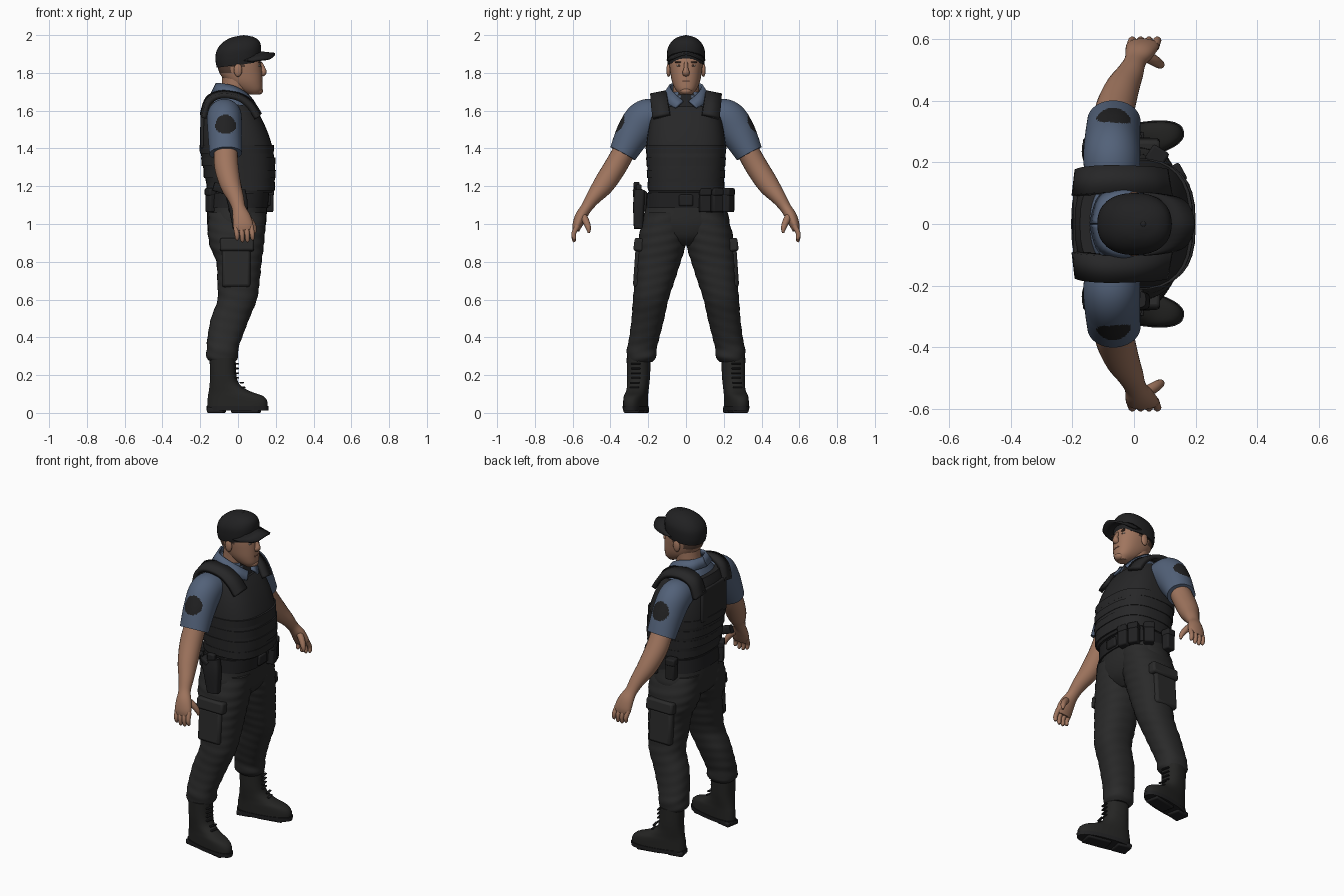
import bpy, bmesh, math
from mathutils import Vector, Matrix

default = bpy.data.objects.get("Cube")
if default:
    bpy.data.objects.remove(default, do_unlink=True)


def material(name, r, g, b):
    m = bpy.data.materials.new(name)
    m.use_nodes = True
    m.diffuse_color = (r, g, b, 1)
    node = m.node_tree.nodes["Principled BSDF"]
    node.inputs["Base Color"].default_value = (r, g, b, 1)
    node.inputs["Roughness"].default_value = 0.8
    return m


SKIN = material("skin", .35, .178, .112)
LIPS = material("lips", .24, .11, .075)
HAIR = material("short_hair", .09, .05, .035)
SHIRT = material("shirt_blue", .085, .12, .19)
CLOTH = material("trouser_black", .023, .023, .023)
VEST = material("vest_black", .02, .02, .021)
BOOT = material("boot_black", .018, .018, .017)
GEAR = material("gear_black", .015, .015, .016)
EYE = material("eye_white", .5, .47, .43)
made = []


def finish(name, bm, mat):
    bmesh.ops.recalc_face_normals(bm, faces=bm.faces)
    mesh = bpy.data.meshes.new(name)
    bm.to_mesh(mesh)
    bm.free()
    mesh.materials.append(mat)
    ob = bpy.data.objects.new(name, mesh)
    bpy.context.collection.objects.link(ob)
    made.append(ob)
    return ob


def smooth_rows(rows, steps):
    """Catmull-Rom interpolation through the given rows."""
    rows = [Vector(r) for r in rows]
    out = []
    for i in range(len(rows) - 1):
        a, b, c, d = (rows[max(0, min(len(rows) - 1, i + k))] for k in (-1, 0, 1, 2))
        for j in range(steps):
            t = j / steps
            out.append(b + (c - a) * (t / 2) + (a * 2 - b * 5 + c * 4 - d) * (t * t / 2)
                       + (b * 3 - a - c * 3 + d) * (t ** 3 / 2))
    return out + [rows[-1]]


def skin(name, rings, mat):
    bm = bmesh.new()
    loops = [[bm.verts.new(p) for p in ring] for ring in rings]
    for lo, hi in zip(loops, loops[1:]):
        for i in range(len(lo)):
            j = (i + 1) % len(lo)
            bm.faces.new((lo[i], lo[j], hi[j], hi[i]))
    bm.faces.new(loops[0])
    bm.faces.new(loops[-1])
    return finish(name, bm, mat)


def oval(power, n=32):
    for i in range(n):
        a = math.tau * i / n
        c, s = math.cos(a), math.sin(a)
        yield (math.copysign(abs(c) ** (2 / power), c), math.copysign(abs(s) ** (2 / power), s))


def loft(name, rows, mat, side=1, power=2.3, tilt=(0, 0), fold=0, steps=5):
    """Stack of level ovals; each row is z, back, front, then half width or inner and outer y."""
    rows = [r if len(r) == 5 else (*r[:3], -r[3], r[3]) for r in rows]
    rings, rows = [], smooth_rows(rows, steps)
    for k, (z, x0, x1, y0, y1) in enumerate(rows):
        slope = tilt[0] + (tilt[1] - tilt[0]) * (k / (len(rows) - 1)) ** 2
        ring = []
        for c, s in oval(power):
            f = 1 + fold * math.sin(z * 110 + c * 2 + s * 3)
            x = (x0 + x1) / 2 + (x1 - x0) / 2 * c * f
            y = (y0 + y1) / 2 + (y1 - y0) / 2 * s * f
            ring.append((x, side * y, z + slope * x))
        rings.append(ring)
    return skin(name, rings, mat)


def tube(name, pts, mat, side=1, power=2, steps=5, n=24):
    """Limb along a path; each point is x, y, z, radius along x, other radius."""
    pts, rings = smooth_rows(pts, steps), []
    for i, p in enumerate(pts):
        t = (pts[min(i + 1, len(pts) - 1)] - pts[max(i - 1, 0)]).to_3d().normalized()
        ref = Vector((1, 0, 0)) if abs(t.x) < .9 else Vector((0, 1, 0))
        u = (ref - t * ref.dot(t)).normalized()
        v = t.cross(u)
        ring = [p.to_3d() + u * (p[3] * c) + v * (p[4] * s) for c, s in oval(power, n)]
        rings.append([(q.x, side * q.y, q.z) for q in ring])
    return skin(name, rings, mat)


def strip(name, upper, lower, mat, thick, side=1):
    a, b = smooth_rows(upper, 5), smooth_rows(lower, 5)
    bm = bmesh.new()
    va, vb = ([bm.verts.new((p.x, side * p.y, p.z)) for p in row] for row in (a, b))
    for i in range(len(va) - 1):
        bm.faces.new((va[i], va[i + 1], vb[i + 1], vb[i]))
    ob = finish(name, bm, mat)
    mod = ob.modifiers.new("thickness", "SOLIDIFY")
    mod.thickness, mod.offset = thick, 0
    return ob


def box(name, at, size, mat, turn=0, lean=0, bevel=.008):
    bm = bmesh.new()
    place = Matrix.Translation(at) @ Matrix.Rotation(turn, 4, "Z") @ Matrix.Rotation(lean, 4, "X")
    bmesh.ops.create_cube(bm, size=1, matrix=place @ Matrix.Diagonal((*size, 1)))
    ob = finish(name, bm, mat)
    mod = ob.modifiers.new("soft_edges", "BEVEL")
    mod.width, mod.segments = bevel, 2
    return ob


def blob(name, at, size, mat):
    bm = bmesh.new()
    bmesh.ops.create_uvsphere(bm, u_segments=16, v_segments=10, radius=1,
                              matrix=Matrix.Translation(at) @ Matrix.Diagonal((*size, 1)))
    return finish(name, bm, mat)


def repaint(ob, mat, rule):
    ob.data.materials.append(mat)
    for f in ob.data.polygons:
        if rule(f.center):
            f.material_index = 1


# Head, neck and face
head = loft("head", [(1.685, .06, .11, .03), (1.71, .0, .128, .054), (1.75, -.06, .13, .073),
                     (1.8, -.098, .128, .083), (1.85, -.108, .122, .088), (1.9, -.1, .11, .085)], SKIN)
repaint(head, HAIR, lambda c: c.z > 1.8 and c.x < -.03 or c.z > 1.83 and c.x < .03)
tube("neck", [(-.035, 0, 1.6, .08, .08), (-.02, 0, 1.7, .07, .07), (-.01, 0, 1.78, .075, .07)], SKIN)
tube("nose", [(.12, 0, 1.855, .008, .009), (.13, 0, 1.825, .014, .012),
              (.134, 0, 1.803, .017, .019), (.124, 0, 1.79, .012, .016)], SKIN)
blob("chin", (.108, 0, 1.705), (.025, .032, .02), SKIN)
box("mouth", (.126, 0, 1.757), (.01, .044, .008), LIPS, bevel=.003)

# Cap with a curved brim
loft("cap", [(1.842, -.112, .112, .096), (1.88, -.119, .12, .1), (1.925, -.115, .122, .098),
             (1.96, -.09, .112, .08), (1.985, -.045, .085, .05), (1.997, .01, .05, .015)],
     GEAR, tilt=(.13, 0))
strip("cap_brim", [(.03, -.098, 1.865), (.09, -.075, 1.892), (.1, 0, 1.91), (.09, .075, 1.892), (.03, .098, 1.865)],
      [(.08, -.094, 1.86), (.165, -.072, 1.875), (.196, 0, 1.9), (.165, .072, 1.875), (.08, .094, 1.86)], GEAR, .012)
blob("cap_button", (.03, 0, 1.994), (.01, .01, .006), GEAR)

# Shirt body with a dark undershirt at the throat
shirt = loft("shirt", [(1.4, -.17, .12, .18), (1.55, -.17, .1, .178), (1.62, -.155, .075, .165),
                       (1.665, -.135, .055, .125), (1.7, -.115, .045, .085)], SHIRT)
repaint(shirt, GEAR, lambda c: c.x > 0 and abs(c.y) < .035)

# Vest, its webbing rows and belt
loft("vest", [(1.165, -.155, .178, .193), (1.2, -.165, .192, .2), (1.3, -.185, .195, .205), (1.4, -.2, .185, .21),
              (1.5, -.2, .155, .2), (1.58, -.192, .118, .182), (1.632, -.175, .085, .16)],
     VEST, power=2.7, tilt=(0, -.12))
for z, back, front, half in ((1.2, .164, .193, .2), (1.265, .179, .197, .204),
                             (1.33, .191, .195, .207), (1.395, .2, .187, .21)):
    loft("vest_webbing", [(z - .022, -back - .002, front + .002, half + .002),
                          (z + .022, -back - .004, front + .003, half + .004)], VEST, power=2.7)
box("vest_back_panel", (-.188, 0, 1.5), (.02, .24, .2), VEST)
loft("belt", [(1.085, -.166, .16, .214), (1.165, -.16, .165, .208)], GEAR, power=2.5)
box("belt_buckle", (.163, 0, 1.125), (.02, .075, .06), GEAR)
loft("trouser_seat", [(.885, -.09, .08, .07), (.93, -.15, .125, .17), (1.0, -.163, .148, .228),
                      (1.08, -.162, .153, .216), (1.17, -.15, .155, .2)], CLOTH)

for side, label in ((1, "left_"), (-1, "right_")):
    # Face pairs
    blob(label + "ear", (.0, side * .092, 1.815), (.022, .012, .036), SKIN)
    blob(label + "eye", (.108, side * .036, 1.838), (.009, .015, .006), EYE)
    blob(label + "pupil", (.115, side * .036, 1.838), (.005, .006, .006), HAIR)
    box(label + "eyebrow", (.113, side * .038, 1.856), (.014, .04, .009), HAIR, turn=-side * .35, bevel=.003)

    # Collar flap and vest shoulder strap
    strip(label + "collar", [(-.112, 0, 1.745), (-.085, .065, 1.742), (-.02, .085, 1.728), (.045, .06, 1.69), (.08, .015, 1.65)],
          [(-.14, 0, 1.69), (-.11, .09, 1.69), (-.03, .118, 1.68), (.055, .1, 1.64), (.1, .055, 1.615)], SHIRT, .012, side)
    strip(label + "vest_strap", [(.115, .085, 1.58), (.07, .095, 1.645), (0, .1, 1.685), (-.09, .1, 1.695), (-.16, .095, 1.665), (-.19, .09, 1.58)],
          [(.1, .175, 1.56), (.06, .182, 1.62), (0, .186, 1.665), (-.09, .188, 1.677), (-.155, .182, 1.64), (-.18, .175, 1.56)],
          VEST, .026, side)

    # Sleeve with a round patch, then the bare arm
    sleeve = tube(label + "sleeve", [(-.07, .12, 1.575, .085, .075), (-.072, .21, 1.562, .092, .098),
                                     (-.07, .272, 1.488, .09, .094), (-.065, .335, 1.373, .086, .074)],
                  SHIRT, side, steps=20, n=80)
    patch = Vector((-.065, side * .345, 1.525))
    repaint(sleeve, GEAR, lambda c: (c - patch).length < .056)
    tube(label + "arm", [(-.065, .315, 1.41, .062, .058), (-.062, .37, 1.31, .064, .06), (-.04, .435, 1.21, .056, .056),
                         (-.012, .49, 1.14, .043, .04), (.004, .528, 1.085, .036, .03), (.018, .556, 1.04, .047, .031),
                         (.027, .575, .995, .053, .026), (.03, .583, .965, .048, .018)], SKIN, side)
    for i in range(4):
        x = -.012 + .027 * i
        tip = .9 + .01 * abs(i - 1.5)
        tube(label + "finger", [(x, .575, .99, .014, .015), (x + .006, .594, .95, .013, .013),
                                (x + .008, .592, tip + .01, .011, .011), (x + .008, .589, tip, .005, .005)],
             SKIN, side, n=10)
    tube(label + "thumb", [(.03, .55, 1.05, .02, .02), (.065, .53, 1.015, .018, .018),
                           (.085, .517, .98, .014, .014), (.09, .514, .953, .006, .006)], SKIN, side, n=12)

    # Trouser leg with cargo pocket
    loft(label + "trouser_leg", [(.27, -.145, -.015, .18, .305), (.295, -.168, 0, .158, .312), (.34, -.165, .002, .155, .313),
                                 (.39, -.163, .018, .143, .302), (.5, -.143, .06, .115, .288), (.6, -.108, .1, .093, .281),
                                 (.7, -.11, .115, .06, .272), (.8, -.115, .125, .028, .265), (.88, -.148, .136, .004, .256),
                                 (.96, -.16, .143, -.01, .244), (1.06, -.155, .148, 0, .21)], CLOTH, side, fold=.012, steps=8)
    box(label + "cargo_pocket", (-.01, side * .252, .765), (.15, .045, .2), CLOTH, lean=side * .07, bevel=.015)
    box(label + "pocket_flap", (-.005, side * .248, .89), (.18, .055, .07), CLOTH, lean=side * .12, bevel=.012)

    # Boot turned slightly outward, with sole, heel and laces
    turn = Matrix.Translation((-.085, side * .25, 0)) @ Matrix.Rotation(side * .2, 4, "Z")
    parts = [loft(label + "boot", [(.02, -.08, .245, .054), (.06, -.078, .245, .055), (.09, -.075, .22, .055),
                                   (.115, -.07, .15, .054), (.15, -.065, .095, .056), (.2, -.062, .076, .06), (.29, -.065, .072, .062)], BOOT, power=2.4),
             loft(label + "boot_sole", [(.012, -.083, .25, .056), (.036, -.084, .252, .058)], GEAR, power=2.4),
             box(label + "boot_heel", (-.03, 0, .015), (.09, .085, .03), GEAR),
             box(label + "boot_tread", (.13, 0, .012), (.15, .085, .024), GEAR)]
    for i in range(6):
        parts.append(box(label + "boot_lace", (.115 - .008 * i if i < 2 else .08, 0, .135 + .025 * i),
                         (.014, .05, .008), GEAR, bevel=.003))
    for ob in parts:
        ob.data.transform(turn)

# Belt pouches
for x, y, turn in ((.158, .1, .25), (.135, .16, .5), (.075, .22, 1), (-.06, .228, 1.7), (-.14, -.13, .5)):
    box("belt_pouch", (x, y, 1.125), (.05, .058, .125), GEAR, turn)
    box("pouch_flap", (x, y, 1.17), (.056, .062, .04), GEAR, turn)

# Holster with a pistol
tube("holster", [(-.015, -.245, 1.17, .055, .028), (0, -.25, 1.1, .052, .03), (.01, -.252, .975, .036, .024)], GEAR, power=4)
box("holster_hanger", (-.01, -.222, 1.12), (.08, .03, .11), GEAR)
tube("pistol_grip", [(-.02, -.252, 1.15, .02, .028), (-.07, -.258, 1.18, .016, .024), (-.13, -.262, 1.2, .017, .024)], GEAR, power=4)
box("pistol_slide", (-.005, -.25, 1.185), (.05, .03, .05), GEAR)

# Smooth shading with crisp edges
bpy.ops.object.select_all(action="DESELECT")
for ob in made:
    ob.select_set(True)
bpy.context.view_layer.objects.active = made[0]
bpy.ops.object.shade_smooth_by_angle(angle=math.radians(40))
